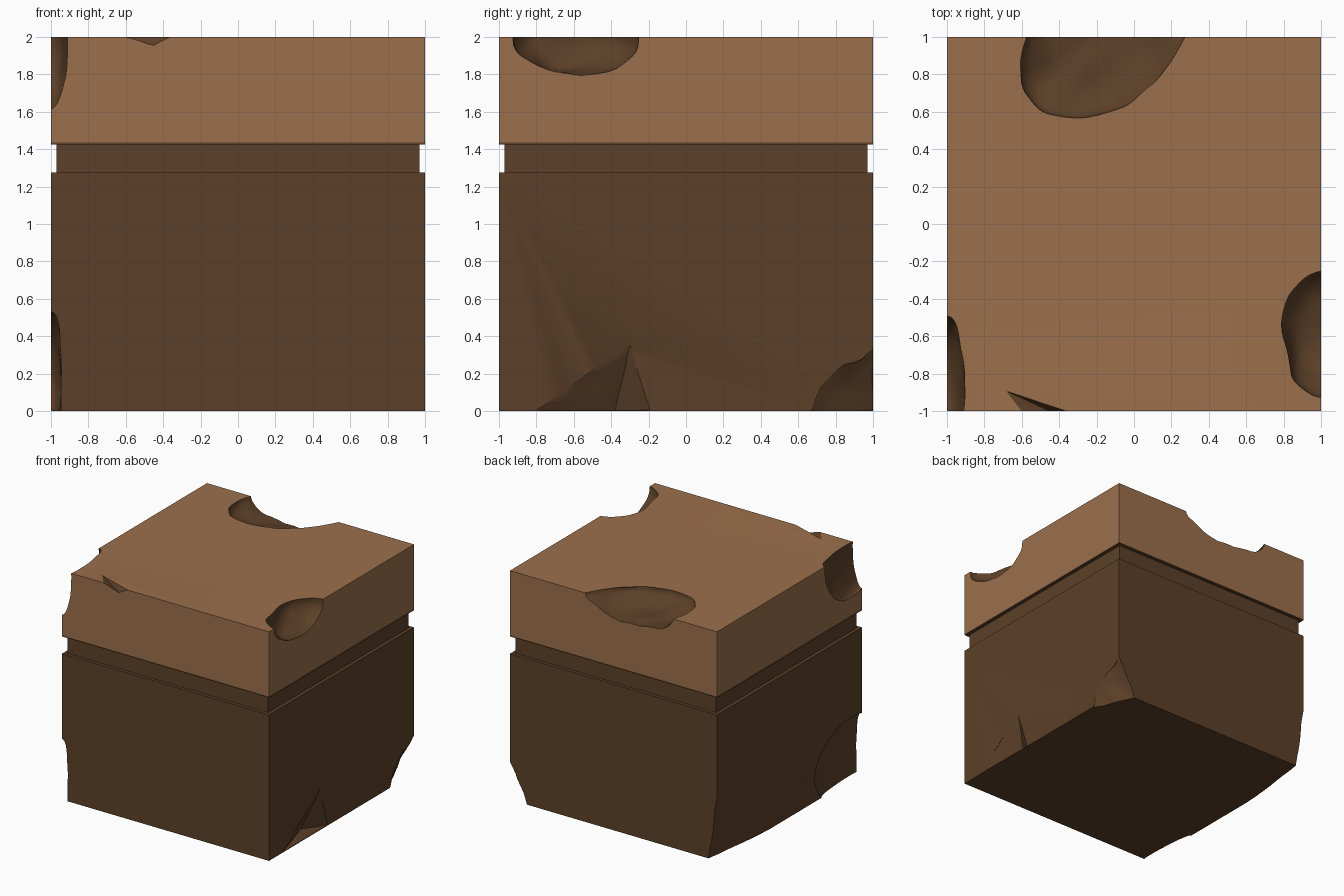
import bpy, bmesh, math
from mathutils import Vector, noise

if "Cube" in bpy.data.objects:
    bpy.data.objects.remove(bpy.data.objects["Cube"])


def material(name, rgb):
    m = bpy.data.materials.new(name)
    m.diffuse_color = (*rgb, 1)
    m.use_nodes = True
    m.node_tree.nodes["Principled BSDF"].inputs["Base Color"].default_value = m.diffuse_color
    return m


TOP = material("light_top", (0.33, 0.16, 0.073))
SOIL = material("dark_soil", (0.107, 0.051, 0.021))


def add_object(name, bm, mats):
    bmesh.ops.recalc_face_normals(bm, faces=bm.faces)
    me = bpy.data.meshes.new(name)
    bm.to_mesh(me)
    bm.free()
    for m in mats:
        me.materials.append(m)
    ob = bpy.data.objects.new(name, me)
    bpy.context.collection.objects.link(ob)
    return ob


# Block: square rings stacked along z, with a recessed groove under the top slab
profile = [(1, 0), (1, 1.275), (0.97, 1.275), (0.97, 1.425),
           (1, 1.425), (1, 1.435), (1, 2)]
bm = bmesh.new()
rings = [[bm.verts.new((sx * r, sy * r, z))
          for sx, sy in ((-1, -1), (1, -1), (1, 1), (-1, 1))] for r, z in profile]
for k, (a, b) in enumerate(zip(rings, rings[1:])):
    for i in range(4):
        f = bm.faces.new((a[i], a[(i + 1) % 4], b[(i + 1) % 4], b[i]))
        f.material_index = 0 if k == len(profile) - 2 else 1
bm.faces.new(rings[0]).material_index = 1
bm.faces.new(rings[-1]).material_index = 0
block = add_object("earth_block", bm, [TOP, SOIL])
cutters = []


def cut(name, bm, rough, floor=None):
    """Roughen the cutter and subtract it from the block."""
    for v in bm.verts:
        v.co += noise.noise_vector(v.co * 6) * rough
        if floor is not None:
            v.co.z = max(v.co.z, floor)
    bmesh.ops.triangulate(bm, faces=bm.faces)
    cutter = add_object(name, bm, [SOIL])
    cutter.hide_render = True
    mod = block.modifiers.new(name, 'BOOLEAN')
    mod.operation, mod.solver, mod.object = 'DIFFERENCE', 'EXACT', cutter
    mod.material_mode = 'TRANSFER'
    cutters.append(cutter)


def scoop(name, centre, radii, skew=0.0, rough=0.03):
    """Bowl-shaped chip: a noisy ellipsoid centred on an edge."""
    bm = bmesh.new()
    bmesh.ops.create_icosphere(bm, subdivisions=4, radius=1)
    for v in bm.verts:
        x, y, z = (c * r for c, r in zip(v.co, radii))
        v.co = Vector(centre) + Vector((x + skew * y, y, z))
    cut(name, bm, rough)


def shard(name, pts, out, rough=0.012, floor=None):
    """Angular chip: a few points swept outwards into a hull."""
    bm = bmesh.new()
    for p in pts:
        bm.verts.new(p)
        bm.verts.new(Vector(p) + Vector(out))
    res = bmesh.ops.convex_hull(bm, input=bm.verts)
    junk = {g for g in res["geom_interior"] + res["geom_unused"]
            if isinstance(g, bmesh.types.BMVert)}
    bmesh.ops.delete(bm, geom=list(junk), context='VERTS')
    bmesh.ops.subdivide_edges(bm, edges=bm.edges, cuts=6, use_grid_fill=True)
    cut(name, bm, rough, floor)


# Chips out of the top slab
scoop("back_top_chip", (-.15, 1, 2), (.43, .44, .15), skew=.4)
scoop("right_top_chip", (1, -.58, 2), (.2, .34, .21))
scoop("left_top_chip", (-1, -.85, 1.95), (.095, .36, .36), rough=.015)
shard("front_top_chip", [(-.69, -.89, 2), (-.36, -1, 2), (-.6, -1, 2),
                         (-.45, -1, 1.955)], (0, -.2, .2), .003)

# Chips along the bottom
scoop("front_left_corner_chip", (-1, -.85, .2), (.065, .5, .35), rough=.015)
shard("right_bottom_chip", [(1, -.81, 0), (1, -.3, .36), (1, -.19, 0),
                            (.87, -.38, 0)], (.3, 0, 0), .008, floor=.005)
shard("back_right_corner_chip", [(1, 1, .34), (1, .65, 0), (.83, 1, 0),
                                 (1, .78, .21)], (.3, .3, -.3), .025)
shard("back_left_corner_chip", [(-1, 1, .57), (-1, .72, .54), (-1, .29, 0),
                                (-.92, 1, 0)], (-.3, .3, -.3), .01)

# Apply the cuts and drop the cutters
bpy.context.view_layer.update()
deps = bpy.context.evaluated_depsgraph_get()
mesh = bpy.data.meshes.new_from_object(block.evaluated_get(deps))
block.modifiers.clear()
block.data = mesh
for c in cutters:
    bpy.data.objects.remove(c)

bpy.context.view_layer.objects.active = block
block.select_set(True)
bpy.ops.object.shade_smooth_by_angle(angle=math.radians(30))
